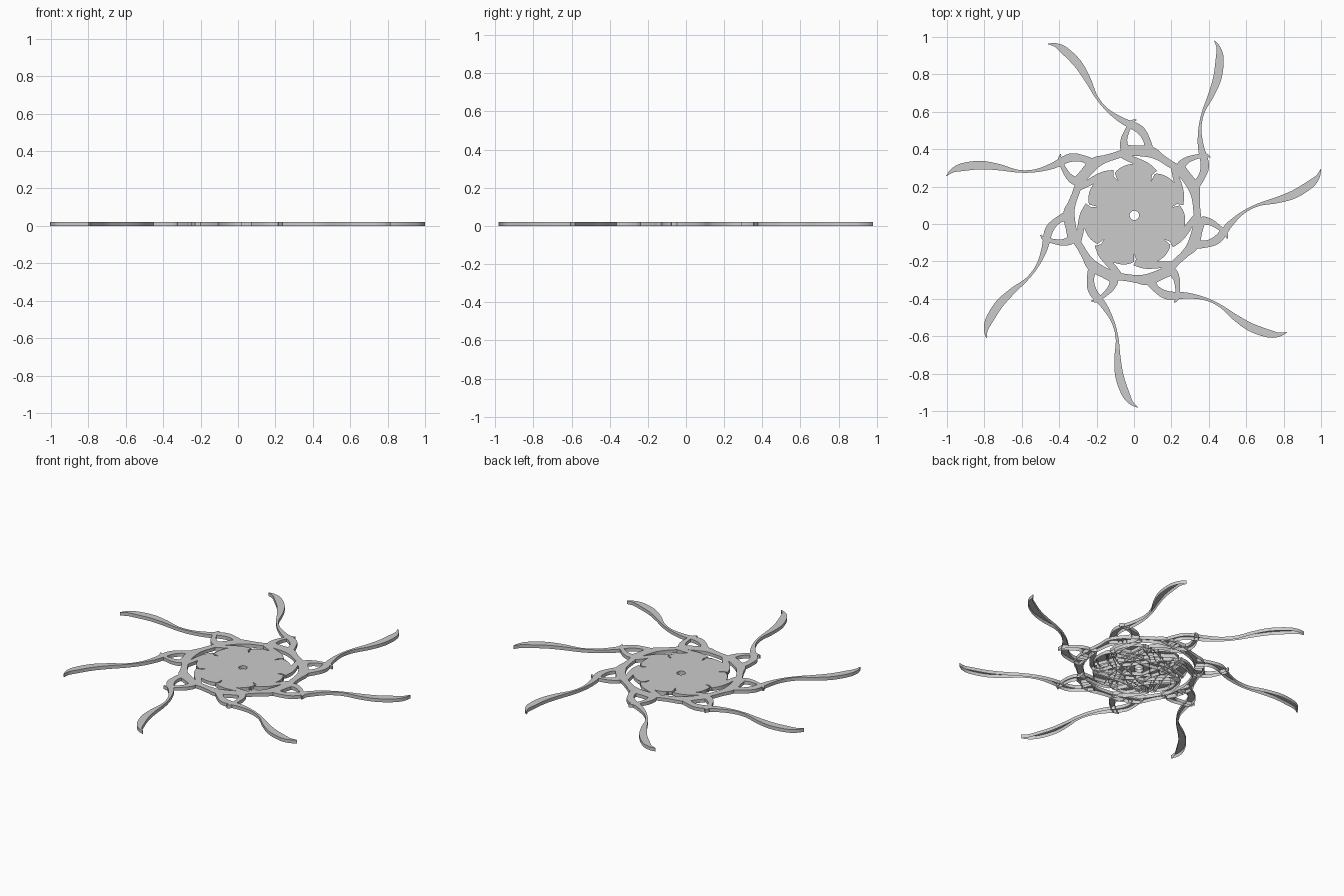
import bpy, bmesh, math
from mathutils import Vector, Matrix

if "Cube" in bpy.data.objects:
    bpy.data.objects.remove(bpy.data.objects["Cube"])

N, H = 7, 0.021
HUB = Matrix.Translation((0.002, 0.046, 0))

def smooth_path(pts, steps=6):
    # Catmull-Rom through (x, y, width) points
    p = [Vector(q) for q in pts]
    p = [2 * p[0] - p[1]] + p + [2 * p[-1] - p[-2]]
    out = []
    for i in range(1, len(p) - 2):
        a, b, c, d = p[i - 1:i + 3]
        for s in range(steps):
            t = s / steps
            out.append(0.5 * (2 * b + (c - a) * t + (2 * a - 5 * b + 4 * c - d) * t * t
                              + (3 * b - a - 3 * c + d) * t ** 3))
    return out + [p[-2]]

def finish(bm, name):
    me = bpy.data.meshes.new(name)
    bm.to_mesh(me)
    bm.free()
    ob = bpy.data.objects.new(name, me)
    bpy.context.collection.objects.link(ob)
    return ob

def strip(name, pts, top=True):
    # curved band of varying width, open underneath, repeated around the hub
    path = smooth_path(pts)
    left, right = [], []
    for i, q in enumerate(path):
        t = (path[min(i + 1, len(path) - 1)] - path[max(i - 1, 0)]).xy.normalized()
        n = Vector((-t.y, t.x)) * max(q.z, 0.003) / 2
        left.append(q.xy + n)
        right.append(q.xy - n)
    for k in range(N):
        m = HUB @ Matrix.Rotation(k * math.tau / N, 4, 'Z')
        bm = bmesh.new()
        v = lambda q, z: bm.verts.new(m @ Vector((q.x, q.y, z)))
        lt, rt = [v(q, H) for q in left], [v(q, H) for q in right]
        lb, rb = [v(q, 0) for q in left], [v(q, 0) for q in right]
        for i in range(len(path) - 1):
            if top:
                bm.faces.new((rt[i], rt[i + 1], lt[i + 1], lt[i]))
            bm.faces.new((lt[i], lt[i + 1], lb[i + 1], lb[i]))
            bm.faces.new((rb[i], rb[i + 1], rt[i + 1], rt[i]))
        bm.faces.new((lt[0], lb[0], rb[0], rt[0]))
        bm.faces.new((rt[-1], rb[-1], lb[-1], lt[-1]))
        finish(bm, f"{name}_{k + 1}")

def polar(r, deg, w):
    a = math.radians(deg)
    return (r * math.cos(a), r * math.sin(a), w)

# Long wavy arms
strip("wavy_arm", [(-.463, .917, .003), (-.42, .91, .022), (-.372, .88, .042),
                   (-.302, .81, .045), (-.249, .725, .033), (-.203, .634, .015),
                   (-.145, .564, .016), (-.067, .508, .032), (.025, .462, .045),
                   (.067, .40, .038), (.08, .325, .06)])

# Hooked strands closing the loops
strip("loop_hook", [(.01, .512, .006), (-.015, .497, .02), (-.04, .45, .026),
                    (-.056, .40, .036), (-.045, .355, .05), (.03, .345, .055)])

# Wavy outer ring
strip("ring_segment", [polar(.34, 101, .045), polar(.345, 90, .055), polar(.35, 76, .06),
                       polar(.34, 66, .042), polar(.335, 57, .038), polar(.34, 47, .04),
                       polar(.342, 38, .045)])

# Pinwheel tails joining the disc to the ring
strip("disc_tail", [polar(.24, 66, .06), polar(.265, 76, .05), polar(.285, 86, .04),
                    polar(.305, 95, .034), polar(.335, 103, .03)])

# Curved ribs visible under the disc
strip("under_rib", [polar(.25, 60, .045), polar(.16, 85, .06), polar(.085, 130, .05),
                    polar(.15, 190, .05), polar(.26, 215, .03)], top=False)
strip("under_petal", [polar(.26, 110, .03), polar(.19, 95, .04), polar(.15, 65, .045),
                      polar(.18, 35, .04), polar(.25, 20, .03)], top=False)

# Central disc with petal outline, tilted slits and a round hole
bm = bmesh.new()
period = math.tau / N
inner, outer = [], []
per = 40
for k in range(N):
    for i in range(per):
        u = i / per
        r = 0.24 + 0.035 * math.sin(math.pi * u) ** 0.6
        skew = 0.0
        if i in (0, 1):
            r, skew = 0.205, -0.04
        a = math.radians(65) + (k + u) * period
        for ring, rad, ang in ((inner, 0.025, a), (outer, r, a + skew)):
            ring.append([bm.verts.new(HUB @ Vector((rad * math.cos(ang), rad * math.sin(ang), z)))
                         for z in (0, H)])
n = len(outer)
for i in range(n):
    j = (i + 1) % n
    bm.faces.new((inner[i][1], outer[i][1], outer[j][1], inner[j][1]))
    bm.faces.new((outer[i][0], outer[j][0], outer[j][1], outer[i][1]))
    bm.faces.new((inner[j][0], inner[i][0], inner[i][1], inner[j][1]))
finish(bm, "petal_disc")
